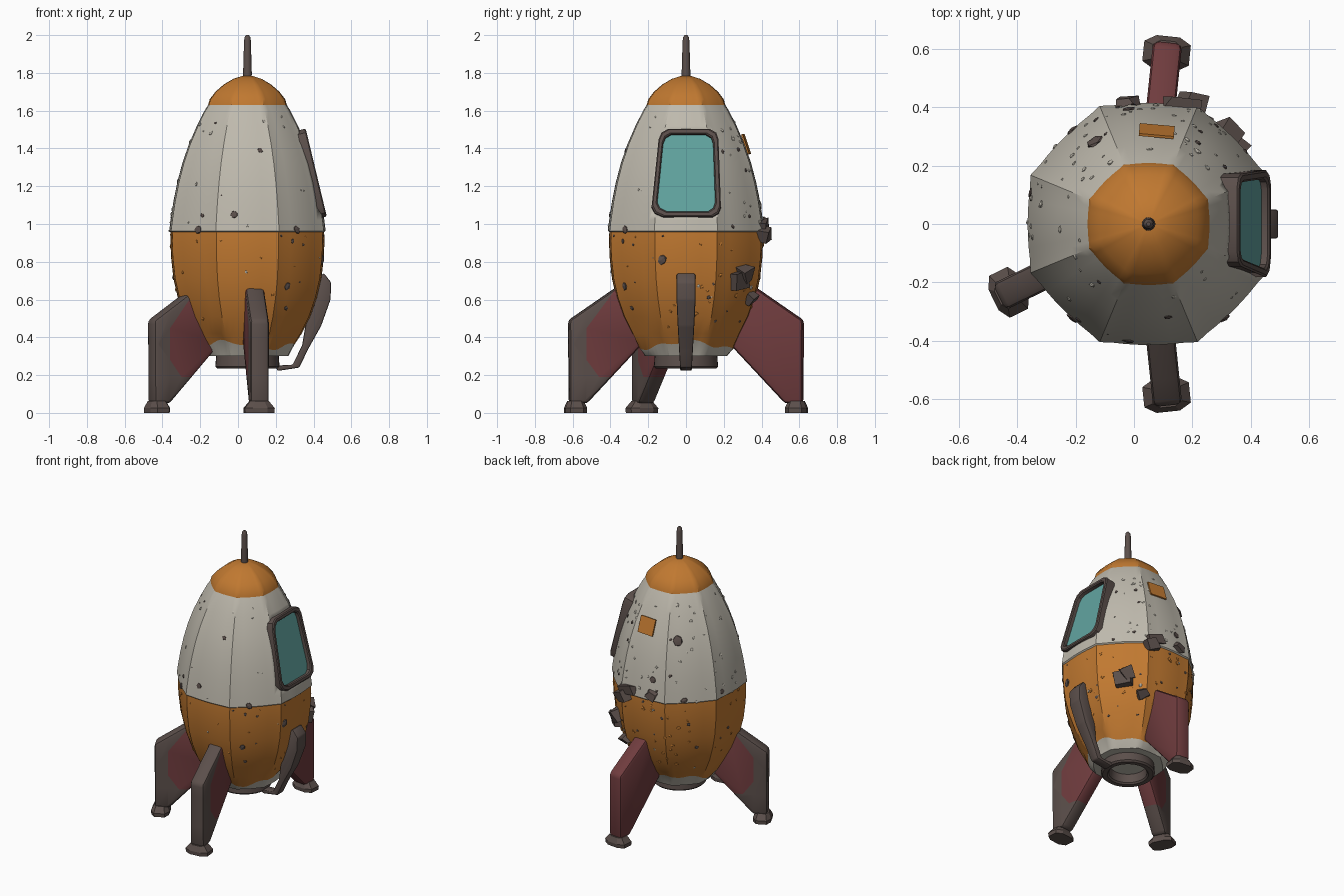
import bpy, bmesh, math, random
from mathutils import Vector, Matrix

if "Cube" in bpy.data.objects:
    bpy.data.objects.remove(bpy.data.objects["Cube"])

random.seed(7)
CX = 0.05  # body axis


def mat(name, rgb):
    m = bpy.data.materials.new(name)
    m.diffuse_color = (*rgb, 1)
    m.use_nodes = True
    m.node_tree.nodes["Principled BSDF"].inputs["Base Color"].default_value = m.diffuse_color
    return m


WHITE = mat("hull white", (0.52, 0.49, 0.42))
ORANGE = mat("hull orange", (0.53, 0.19, 0.03))
DARK = mat("dark metal", (0.105, 0.078, 0.07))
RED = mat("fin red", (0.16, 0.045, 0.048))
TEAL = mat("window teal", (0.12, 0.37, 0.35))


def finish(bm, name, mats, angle=35):
    bmesh.ops.recalc_face_normals(bm, faces=bm.faces)
    me = bpy.data.meshes.new(name)
    bm.to_mesh(me)
    bm.free()
    ob = bpy.data.objects.new(name, me)
    bpy.context.collection.objects.link(ob)
    for m in mats:
        me.materials.append(m)
    bpy.ops.object.select_all(action='DESELECT')
    ob.select_set(True)
    bpy.context.view_layer.objects.active = ob
    bpy.ops.object.shade_smooth_by_angle(angle=math.radians(angle))
    return ob


def facet(a):
    """Soft eight-sided cross-section with a small ridge on each corner."""
    d = (a + math.pi / 8) % (math.pi / 4) - math.pi / 8
    ridge = 0.012 if abs(d) > math.radians(22) else 0
    return 0.55 / math.cos(d) + 0.46 + ridge


def lathe(name, profile, mats, rule, seg=64, shape=facet, zshift=None, closed=False):
    """Spin (radius, z) points; rule(ring index) gives the material of a band."""
    bm = bmesh.new()
    rings = []
    for i, (r, z) in enumerate(profile):
        ring = []
        for k in range(seg):
            a = 2 * math.pi * k / seg
            f = r * shape(a)
            dz = zshift(i, a) if zshift else 0
            ring.append(bm.verts.new((CX + f * math.cos(a), f * math.sin(a), z + dz)))
        rings.append(ring)
    pairs = list(zip(rings, rings[1:])) + ([(rings[-1], rings[0])] if closed else [])
    for i, (lo, hi) in enumerate(pairs):
        for k in range(seg):
            j = (k + 1) % seg
            bm.faces.new((lo[k], lo[j], hi[j], hi[k])).material_index = rule(i)
    if not closed:
        bm.faces.new(rings[0])
        bm.faces.new(rings[-1]).material_index = rule(len(profile) - 2)
    return finish(bm, name, mats)


# Hull: white ragged base, orange lower half, white upper half
HULL = [(0.215, 0.30), (0.25, 0.36), (0.285, 0.42), (0.33, 0.51), (0.365, 0.61), (0.388, 0.71),
        (0.40, 0.82), (0.404, 0.91), (0.402, 0.957), (0.41, 0.964), (0.403, 1.02), (0.388, 1.12),
        (0.368, 1.22), (0.342, 1.32), (0.308, 1.42), (0.265, 1.52), (0.225, 1.60), (0.20, 1.64)]


def ragged(i, a):
    return 0.018 * math.sin(3 * a + 1.5) + 0.01 * math.sin(8 * a) if i == 1 else 0


hull = lathe("hull", HULL, [WHITE, ORANGE], lambda i: 1 if 1 <= i <= 7 else 0, zshift=ragged)

# Nose cap, antenna and engine nozzle
lathe("nose_cap", [(0.19, 1.622), (0.207, 1.628), (0.198, 1.66), (0.168, 1.70), (0.125, 1.738),
                   (0.075, 1.768), (0.03, 1.783)], [ORANGE], lambda i: 0)
lathe("antenna", [(0.022, 1.75), (0.023, 1.80), (0.018, 1.97), (0.015, 1.99), (0.007, 2.0)],
      [DARK], lambda i: 0, 16, lambda a: 1)
lathe("nozzle", [(0.165, 0.31), (0.17, 0.245), (0.16, 0.235), (0.13, 0.235), (0.12, 0.245), (0.11, 0.31)],
      [DARK], lambda i: 0, 40, lambda a: 1, closed=True)

# Window: sloping rounded frame set in a pocket cut into the hull
PANE = [(-0.12, 1.04), (0.14, 1.04), (0.172, 1.06), (0.185, 1.095), (0.172, 1.45), (0.16, 1.485),
        (0.125, 1.505), (-0.095, 1.505), (-0.13, 1.485), (-0.145, 1.45), (-0.182, 1.095), (-0.165, 1.06)]


def pane_ring(bm, inset, depth):
    out = []
    for y, z in PANE:
        y = y * (1 - inset / 0.17)
        z = 1.272 + (z - 1.272) * (1 - inset / 0.232)
        x = 0.47 - 0.24 * (z - 1.04)
        out.append(bm.verts.new((x + 0.973 * depth, y, z + 0.233 * depth)))
    return out


def bridge(bm, rings, closed=False):
    n = len(rings[0])
    for a, b in list(zip(rings, rings[1:])) + ([(rings[-1], rings[0])] if closed else []):
        for k in range(n):
            bm.faces.new((a[k], a[(k + 1) % n], b[(k + 1) % n], b[k]))


bm = bmesh.new()
bridge(bm, [pane_ring(bm, i, d) for i, d in
            ((0, -0.12), (0, -0.006), (0.006, 0), (0.022, 0), (0.028, -0.006), (0.028, -0.12))], True)
finish(bm, "window_frame", [DARK])
bm = bmesh.new()
bm.faces.new(pane_ring(bm, 0.024, -0.028))
finish(bm, "window_glass", [TEAL])
bm = bmesh.new()
ends = [pane_ring(bm, 0.015, -0.06), pane_ring(bm, 0.015, 0.1)]
bridge(bm, ends)
bm.faces.new(ends[0])
bm.faces.new(ends[1])
cutter = finish(bm, "window_cutter", [WHITE])
cutter.hide_render = True
mod = hull.modifiers.new("window pocket", 'BOOLEAN')
mod.operation, mod.solver, mod.object = 'DIFFERENCE', 'EXACT', cutter
bpy.context.view_layer.objects.active = hull
bpy.ops.object.modifier_apply(modifier=mod.name)
bpy.data.objects.remove(cutter)


def plate(outline, thick, bevel):
    """Bevelled slab from an (x, z) outline, centred on y = 0."""
    bm = bmesh.new()
    f = bm.faces.new([bm.verts.new((x, -thick / 2, z)) for x, z in outline])
    ext = bmesh.ops.extrude_face_region(bm, geom=[f])['geom']
    bmesh.ops.translate(bm, vec=(0, thick, 0), verts=[v for v in ext if isinstance(v, bmesh.types.BMVert)])
    bmesh.ops.bevel(bm, geom=bm.edges[:], offset=bevel, segments=2, profile=0.5, affect='EDGES')
    return bm


# Three fins with feet; scorched ones are red only inside a few cutting planes
FIN = [(0.33, 0.68), (0.37, 0.665), (0.625, 0.49), (0.622, 0.05), (0.53, 0.05), (0.23, 0.37)]
CUTS = [((0.535, 0.3), (1, 0)), ((0.5, 0.19), (0, -1)), ((0.52, 0.26), (0.8, -0.6)), ((0.53, 0.455), (0.8, 0.6))]


def fin(name, deg, shift, scorched):
    turn = Matrix.Translation((CX, 0, 0)) @ Matrix.Rotation(math.radians(deg), 4, 'Z')
    bm = plate([(x + shift, z) for x, z in FIN], 0.1, 0.02)
    if scorched:
        cuts = [(Vector((x + shift, 0, z)), Vector((nx, 0, nz))) for (x, z), (nx, nz) in CUTS]
        for co, no in cuts:
            bmesh.ops.bisect_plane(bm, geom=bm.verts[:] + bm.edges[:] + bm.faces[:], plane_co=co, plane_no=no)
        for f in bm.faces:
            c = f.calc_center_median()
            f.material_index = int(any((c - co).dot(no) > 0 for co, no in cuts))
    bm.transform(turn)
    finish(bm, name, [RED, DARK])
    bm = bmesh.new()
    rings = []
    for hw, hl, z in ((0.078, 0.056, 0), (0.08, 0.058, 0.025), (0.05, 0.042, 0.062)):
        oct8 = [(1, .5), (.6, 1), (-.6, 1), (-1, .5), (-1, -.5), (-.6, -1), (.6, -1), (1, -.5)]
        rings.append([bm.verts.new((0.588 + shift + hl * u, hw * v, z)) for u, v in oct8])
    bridge(bm, rings)
    bm.faces.new(rings[0])
    bm.faces.new(rings[-1])
    bm.transform(turn)
    finish(bm, name + "_foot", [DARK], 25)


fin("back_fin", 84, 0, False)
fin("front_fin", -84, 0, True)
fin("left_fin", 206, -0.055, True)

# Broken fin stub with bent lower strip
bm = plate([(0.40, 0.70), (0.455, 0.74), (0.493, 0.69), (0.49, 0.60), (0.44, 0.46), (0.37, 0.335), (0.325, 0.24),
            (0.21, 0.222), (0.195, 0.25), (0.29, 0.255), (0.34, 0.36), (0.35, 0.42), (0.37, 0.54)], 0.1, 0.008)
for v in bm.verts:
    v.co.y *= 0.6 + 0.4 * min(1, max(0, (v.co.z - 0.22) / 0.35))
finish(bm, "broken_fin", [DARK])


# Surface details sit on the hull at an angle and a height
def on_hull(deg, z, lift=0):
    a = math.radians(deg)
    for (r0, z0), (r1, z1) in zip(HULL, HULL[1:]):
        if z0 <= z <= z1:
            r = (r0 + (r1 - r0) * (z - z0) / (z1 - z0)) * facet(a)
            n = Vector((math.cos(a) * (z1 - z0), math.sin(a) * (z1 - z0), r0 - r1)).normalized()
            break
    p = Vector((CX + r * math.cos(a), r * math.sin(a), z)) + n * lift
    return Matrix.Translation(p) @ n.to_track_quat('Z', 'Y').to_matrix().to_4x4()


def lump(bm, deg, z, size, index, flat=0.5):
    m = on_hull(deg, z) @ Matrix.Rotation(random.random() * 6, 4, 'Z') @ Matrix.Diagonal((size, size * random.uniform(0.7, 1), size * flat, 1))
    for v in bmesh.ops.create_icosphere(bm, subdivisions=1, radius=1, matrix=m)['verts']:
        for f in v.link_faces:
            f.material_index = index


bm = bmesh.new()
for i in range(190):  # scattered pebbles and dents, denser on the damaged back right
    deg = random.gauss(70, 60) if i % 2 else random.uniform(0, 360)
    z = random.uniform(0.45, 1.58)
    if abs((deg + 180) % 360 - 180) < 34 and 1.0 < z < 1.55:
        continue
    same = 0 if z > 0.96 else 1
    lump(bm, deg, z, random.uniform(0.006, 0.015), random.choice((same, same, same, 2, 0)))
for deg, z, s in ((-129, 0.97, 0.026), (-51, 0.97, 0.026), (-100, 1.05, 0.022), (-57, 0.67, 0.024), (-78, 1.39, 0.017),
                  (-18, 0.81, 0.032), (129, 0.98, 0.026), (165, 1.0, 0.02), (123, 1.36, 0.04), (100, 1.1, 0.025)):
    lump(bm, deg, z, s, 2, 0.35)
finish(bm, "hull_pebbles", [WHITE, ORANGE, DARK], 20)

# Torn dark plates of debris
bm = bmesh.new()
for deg, z, w, h, t in ((70, 0.95, 0.08, 0.08, 0.08), (75, 0.99, 0.11, 0.05, 0.04), (46, 0.70, 0.11, 0.09, 0.05),
                        (50, 0.73, 0.06, 0.08, 0.07), (64, 0.61, 0.08, 0.06, 0.05), (100, 1.0, 0.06, 0.06, 0.03)):
    m = on_hull(deg, z, 0.012) @ Matrix.Rotation(random.uniform(-.5, .5), 4, 'Z') @ Matrix.Rotation(random.uniform(-.3, .3), 4, 'X')
    vs = bmesh.ops.create_cube(bm, size=1, matrix=m @ Matrix.Diagonal((w, h, t, 1)))['verts']
    for v in vs:
        v.co += Vector([random.uniform(-0.012, 0.012) for _ in range(3)])
finish(bm, "debris_plates", [DARK], 20)

# Orange patch on the back
bm = bmesh.new()
bmesh.ops.create_cube(bm, size=1, matrix=on_hull(85, 1.42, 0.008) @ Matrix.Diagonal((0.12, 0.11, 0.009, 1)))
finish(bm, "repair_patch", [ORANGE])
